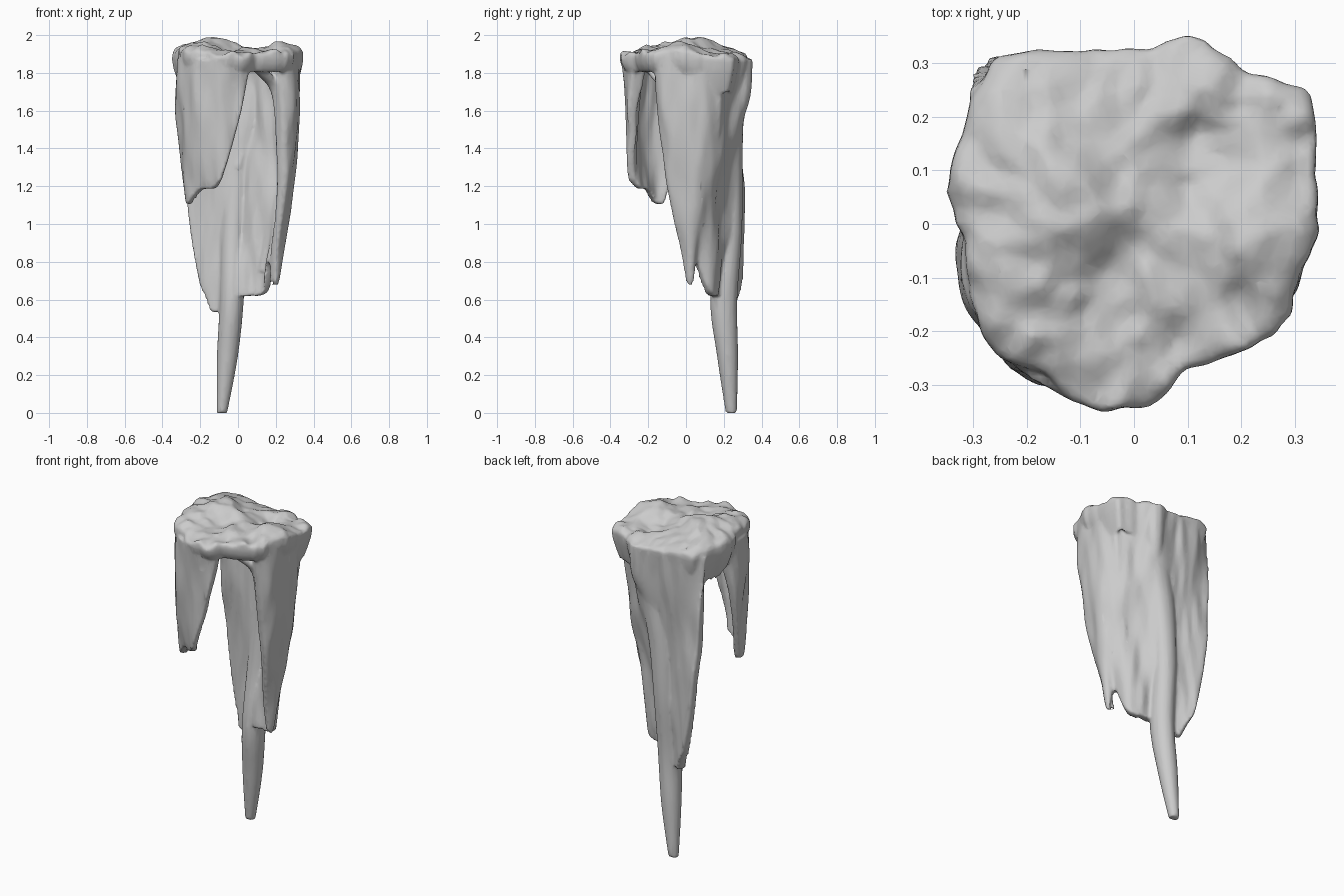
import bpy, bmesh, math
from mathutils import Vector, noise

if "Cube" in bpy.data.objects:
    bpy.data.objects.remove(bpy.data.objects["Cube"])


def spline(pts, t):
    """Smooth curve through points, t from 0 to 1."""
    n = len(pts) - 1
    i = min(int(t * n), n - 1)
    u = t * n - i
    p = [Vector(pts[max(0, min(n, i + k))]) for k in (-1, 0, 1, 2)]
    return 0.5 * (2 * p[1] + (p[2] - p[0]) * u
                  + (2 * p[0] - 5 * p[1] + 4 * p[2] - p[3]) * u * u
                  + (3 * p[1] - p[0] - 3 * p[2] + p[3]) * u ** 3)


def loft(name, rings, strip=False):
    """Closed solid skinned over rings; strip closes folded ends with quads."""
    bm = bmesh.new()
    rows = [[bm.verts.new(p) for p in r] for r in rings]
    n = len(rows[0])
    for a, b in zip(rows, rows[1:]):
        for i in range(n):
            bm.faces.new((a[i], a[(i + 1) % n], b[(i + 1) % n], b[i]))
    for r in (rows[0], rows[-1]):
        if strip:
            for i in range(n // 2 - 1):
                bm.faces.new((r[i], r[i + 1], r[n - 2 - i], r[n - 1 - i]))
        else:
            bm.faces.new(r)
    bmesh.ops.recalc_face_normals(bm, faces=bm.faces)
    me = bpy.data.meshes.new(name)
    bm.to_mesh(me)
    bm.free()
    ob = bpy.data.objects.new(name, me)
    bpy.context.collection.objects.link(ob)
    return ob


def curtain(name, cols, thick_top, thick_low, count, rows=24, top=1.87):
    """Hanging sheet; each column is (top xy, middle xy, bottom xy, bottom z)."""
    rings = []
    for r in range(rows + 1):
        t = r / rows
        line = []
        for k in range(count + 1):
            s = k / count
            a, m, b = (spline([Vector((*c[j], 0)) for c in cols], s) for j in range(3))
            zb = spline([Vector((0, 0, c[3])) for c in cols], s).z
            ctrl = 2 * m - (a + b) / 2          # quadratic through the three points
            p = a * (1 - t) ** 2 + ctrl * 2 * t * (1 - t) + b * t * t
            p.z = top + (zb - top) * t
            line.append(p)
        h = thick_low + (thick_top - thick_low) * max(0, 1 - t * 1.5) ** 1.3
        outer, inner = [], []
        for k, p in enumerate(line):
            d = line[min(k + 1, count)] - line[max(k - 1, 0)]
            nrm = Vector((d.y, -d.x, 0)).normalized()
            w = noise.noise(Vector((p.x * 9, p.y * 9, p.z * 1.8))) * 0.025
            w += noise.noise(Vector((p.x * 20, p.y * 20, p.z * 4))) * 0.014
            e = 0.6 if k in (0, count) else 1
            outer.append(p + nrm * (h * e + w))
            inner.append(p + nrm * (w - h * e))
        rings.append(outer + inner[::-1])
    return loft(name, rings, True)


# Lumpy cap, its rim deeper at the back
outline = [(.345, 0), (.34, .12), (.33, .24), (.22, .285), (.1, .345), (0, .325),
           (-.2, .32), (-.28, .28), (-.345, .09), (-.32, -.03), (-.3, -.15),
           (-.26, -.24), (-.18, -.28), (-.08, -.345), (.04, -.335), (.1, -.275),
           (.2, -.24), (.28, -.185), (.31, -.1), (.345, 0)]
bumps = [(-.13, .03, .08, .15), (.22, -.02, .055, .10), (-.22, .2, .03, .1),
         (-.24, -.15, .03, .1), (.12, .1, -.03, .09), (-.06, -.1, -.03, .07)]


def cap_height(x, y):
    z = 1.912 - .02 * max(0, y) / .3 + 0.025 * noise.noise(Vector((x * 11, y * 11, 3)))
    z += 0.018 * noise.noise(Vector((x * 22, y * 22, 7)))
    for bx, by, h, w in bumps:
        z += h * math.exp(-((x - bx) ** 2 + (y - by) ** 2) / w ** 2)
    return z


edge = []
for k in range(120):
    p = spline([(*q, 0) for q in outline], k / 120)
    edge.append(p * (1 + .035 * noise.noise(p * 26)))
cap_rings = []
for s, z, back_drop in ((.05, 1.85, 0), (.5, 1.845, 0), (.78, 1.83, .06), (.88, 1.80, .11),
                        (.94, 1.82, .06), (.98, 1.845, .03), (1, 1.875, .01)):
    cap_rings.append([Vector((p.x * s, p.y * s, z - back_drop * max(0, min(1, p.y / .2 + .3)))) for p in edge])
for s, drop in ((.995, .015), (.96, .004), (.9, 0), (.8, 0), (.7, 0), (.6, 0), (.5, 0),
                (.4, 0), (.3, 0), (.2, 0), (.1, 0), (.02, 0)):
    cap_rings.append([Vector((p.x * s, p.y * s, cap_height(p.x * s, p.y * s) - drop)) for p in edge])
cap = loft("hanging_formation", cap_rings)

# Long curtain wrapping the right side and the back
back = curtain("back_curtain", [
    ((.215, -.155), (.225, -.105), (.185, .01), .70),
    ((.27, -.06), (.275, -.01), (.2, .03), .68),
    ((.27, .06), (.258, .07), (.18, .05), .80),
    ((.26, .15), (.215, .13), (.14, .11), .64),
    ((.19, .22), (.13, .18), (.06, .15), .62),
    ((.09, .27), (.03, .24), (-.02, .18), .62),
    ((-.05, .265), (-.05, .25), (-.07, .22), .60),
    ((-.15, .265), (-.15, .26), (-.125, .225), .53),
    ((-.22, .245), (-.225, .27), (-.17, .255), .62),
    ((-.265, .20), (-.282, .27), (-.20, .27), .68)], .055, .024, 60, 32)

# Short curtain at the front left
front = curtain("front_curtain", [
    ((-.285, .04), (-.295, -.02), (-.26, -.12), 1.11),
    ((-.275, -.10), (-.285, -.12), (-.24, -.15), 1.11),
    ((-.23, -.20), (-.235, -.21), (-.19, -.2), 1.18),
    ((-.14, -.27), (-.14, -.27), (-.13, -.26), 1.19),
    ((-.02, -.285), (-.06, -.285), (-.1, -.28), 1.22),
    ((.06, -.25), (.005, -.28), (-.085, -.285), 1.24)], .045, .02, 34)


def tube(name, path, radii, steps=30, sides=16):
    rings = []
    for k in range(steps + 1):
        c, r = spline(path, k / steps), spline(radii, k / steps)
        rings.append([c + Vector((r.x * math.cos(a), r.y * math.sin(a), 0))
                      for a in (math.tau * i / sides for i in range(sides))])
    return loft(name, rings)


# Spike: centre and radii along its length
spike = tube("spike",
             [(-.085, .24, 0), (-.056, .22, .3), (-.033, .2, .6), (-.025, .235, .95),
              (0, .25, 1.3), (.05, .255, 1.55), (.09, .28, 1.8)],
             [(.028, .03, 0), (.056, .056, 0), (.064, .072, 0), (.065, .062, 0),
              (.07, .05, 0), (.08, .05, 0), (.08, .05, 0)])

# Ribs that swell out under the cap
ribs = [tube(n, pts, [(r * 1.15, r * 1.15, 0), (r * .5, r * .5, 0)], 16, 12) for n, pts, r in (
    ("right_rib", [(.23, -.13, 1.86), (.245, -.11, 1.5), (.225, -.05, 1.1), (.195, .015, .75)], .035),
    ("back_rib", [(.1, .29, 1.87), (.1, .29, 1.68), (.06, .25, 1.5), (.0, .22, 1.3)], .055),
    ("side_rib", [(.27, .17, 1.87), (.255, .16, 1.6), (.2, .14, 1.2), (.13, .12, .75)], .035),
    ("front_rib", [(-.03, -.26, 1.87), (-.04, -.275, 1.65), (-.07, -.28, 1.45), (-.1, -.28, 1.26)], .035),
    ("inner_rib", [(.09, -.2, 1.84), (.15, -.15, 1.78), (.2, -.11, 1.7), (.225, -.09, 1.5)], .04))]

# Fuse everything into one smooth body
bpy.ops.object.select_all(action='DESELECT')
for ob in [cap, back, front, spike] + ribs:
    ob.select_set(True)
bpy.context.view_layer.objects.active = cap
bpy.ops.object.join()
mod = cap.modifiers.new("fuse", 'REMESH')
mod.mode = 'VOXEL'
mod.voxel_size = 0.010
mod.use_smooth_shade = True
soft = cap.modifiers.new("soften", 'SMOOTH')
soft.factor = 0.5
soft.iterations = 2
dec = cap.modifiers.new("simplify", 'DECIMATE')
dec.ratio = 0.25
